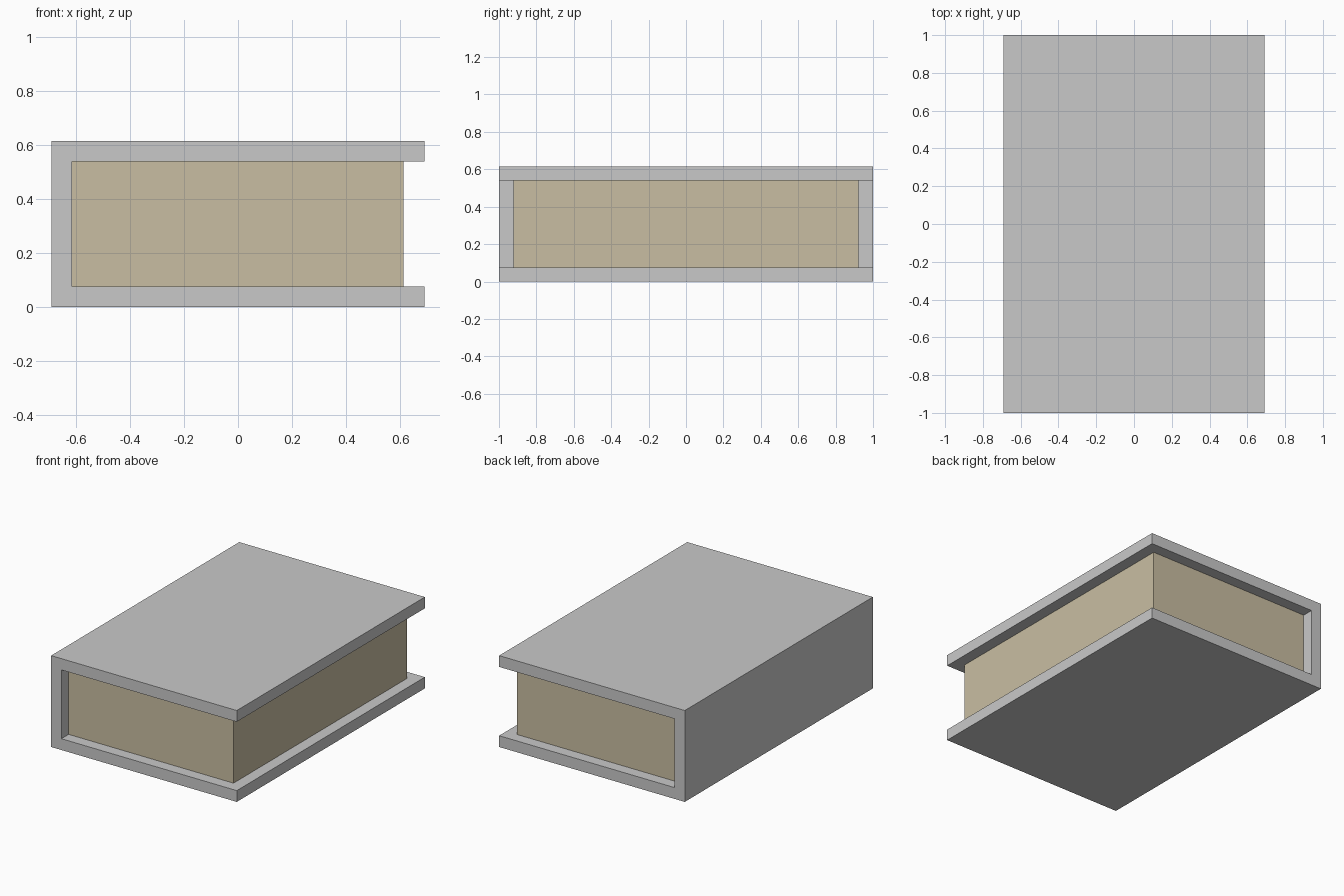
import bpy, bmesh

if "Cube" in bpy.data.objects:
    bpy.data.objects.remove(bpy.data.objects["Cube"])

W, D, H, T = 0.691, 1.0, 0.615, 0.076   # half width, half depth, height, board thickness


def material(name, rgb):
    m = bpy.data.materials.new(name)
    m.diffuse_color = (*rgb, 1.0)
    m.use_nodes = True
    m.node_tree.nodes["Principled BSDF"].inputs["Base Color"].default_value = m.diffuse_color
    return m


def extrude_profile(name, profile, y0, y1, mat):
    """Extrude an (x, z) outline along y."""
    bm = bmesh.new()
    face = bm.faces.new([bm.verts.new((x, y0, z)) for x, z in profile])
    res = bmesh.ops.extrude_face_region(bm, geom=[face])
    verts = [g for g in res["geom"] if isinstance(g, bmesh.types.BMVert)]
    bmesh.ops.translate(bm, verts=verts, vec=(0, y1 - y0, 0))
    bmesh.ops.recalc_face_normals(bm, faces=bm.faces)
    mesh = bpy.data.meshes.new(name)
    bm.to_mesh(mesh)
    bm.free()
    mesh.materials.append(mat)
    obj = bpy.data.objects.new(name, mesh)
    bpy.context.collection.objects.link(obj)
    return obj


grey = material("cover grey", (0.584, 0.584, 0.584))
cream = material("page cream", (0.584, 0.515, 0.362))

# Cover: C-shaped section with the spine on the left
extrude_profile("book_cover", [(-W, 0), (W, 0), (W, T), (-W + T, T),
                               (-W + T, H - T), (W, H - T), (W, H), (-W, H)], -D, D, grey)

# Page block, set back from the open edges
extrude_profile("page_block", [(-W + T, T), (0.613, T), (0.613, H - T), (-W + T, H - T)],
                -0.923, 0.923, cream)
